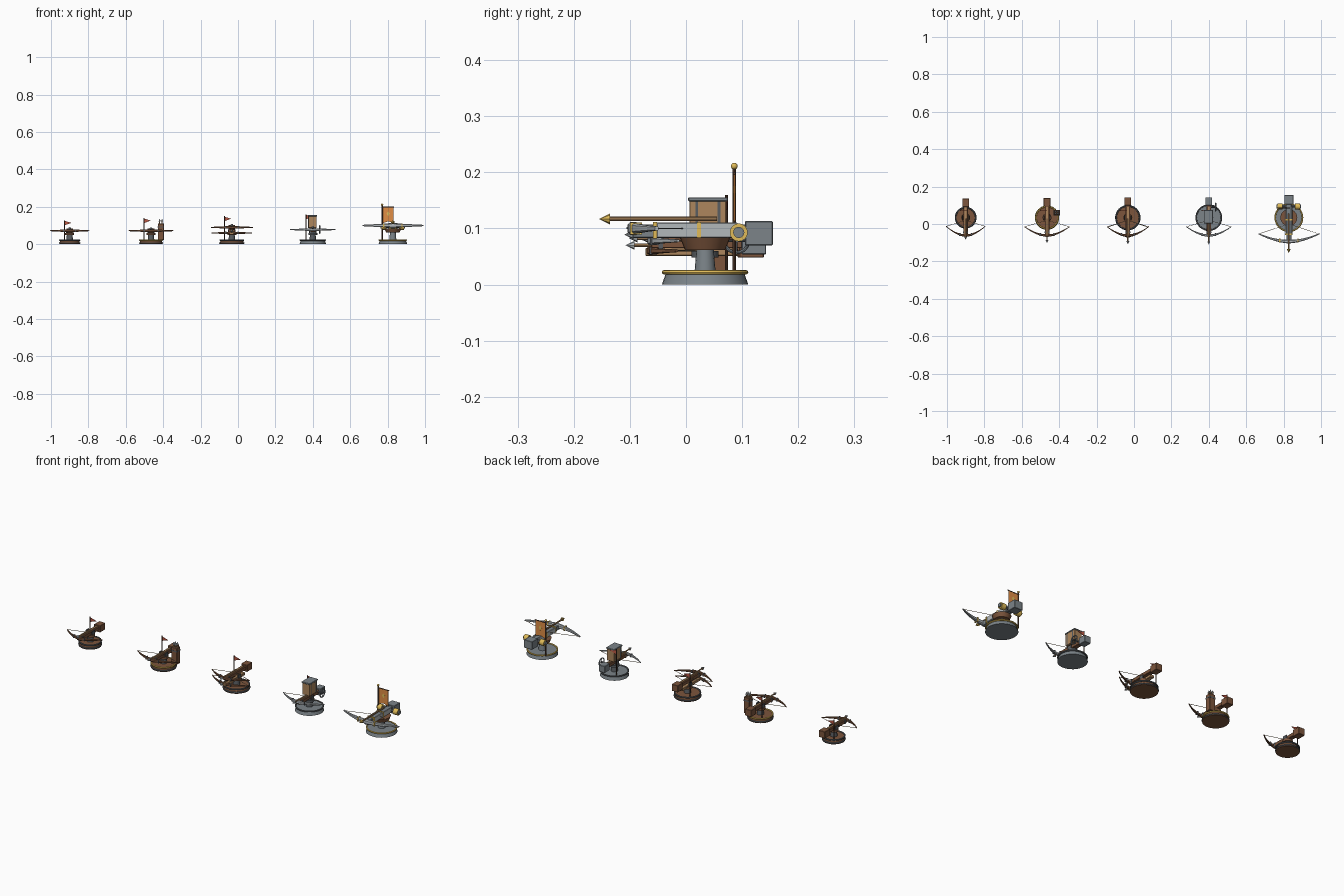
import bpy, bmesh
from math import pi, sin, cos
from mathutils import Vector

if "Cube" in bpy.data.objects:
    bpy.data.objects.remove(bpy.data.objects["Cube"])

MATS = {}
PALETTE = dict(wood=(.20, .09, .045), dark=(.10, .05, .03), tan=(.42, .24, .11), iron=(.10, .11, .12),
               steel=(.45, .48, .50), slate=(.20, .23, .25), gold=(.75, .50, .10),
               red=(.50, .10, .06), orange=(.75, .27, .06), rope=(.35, .27, .17))

def finish(name, bm, col, smooth=False):
    bmesh.ops.recalc_face_normals(bm, faces=bm.faces)
    me = bpy.data.meshes.new(name)
    bm.to_mesh(me)
    bm.free()
    ob = bpy.data.objects.new(name, me)
    bpy.context.collection.objects.link(ob)
    if col not in MATS:
        MATS[col] = bpy.data.materials.new(col)
        MATS[col].diffuse_color = (*PALETTE[col], 1)
    me.materials.append(MATS[col])
    if smooth:
        bpy.context.view_layer.objects.active = ob
        ob.select_set(True)
        bpy.ops.object.shade_smooth_by_angle()
        ob.select_set(False)
    return ob

def box(name, c, size, col, bevel=.0015):
    bm = bmesh.new()
    bmesh.ops.create_cube(bm, size=1)
    for v in bm.verts:
        v.co = Vector(c) + Vector([a * b for a, b in zip(v.co, size)])
    if bevel:
        bmesh.ops.bevel(bm, geom=bm.edges[:], offset=bevel, segments=1, affect='EDGES')
    return finish(name, bm, col)

def rod(name, a, b, r1, col, r2=None, n=12):
    a, b = Vector(a), Vector(b)
    bm = bmesh.new()
    bmesh.ops.create_cone(bm, cap_ends=True, segments=n, radius1=r1,
                          radius2=r1 if r2 is None else r2, depth=(b - a).length)
    q = (b - a).to_track_quat('Z', 'Y')
    for v in bm.verts:
        v.co = q @ v.co + (a + b) / 2
    return finish(name, bm, col, True)

def ball(name, c, r, col):
    bm = bmesh.new()
    bmesh.ops.create_uvsphere(bm, u_segments=12, v_segments=8, radius=r)
    bmesh.ops.translate(bm, vec=c, verts=bm.verts)
    finish(name, bm, col, True)

def ring(name, c, R, r, col, axis='Z'):
    bm = bmesh.new()
    N, M = 32, 8
    g = []
    for i in range(N):
        t = 2 * pi * i / N
        row = []
        for j in range(M):
            p = 2 * pi * j / M
            d = R + r * cos(p)
            u, v, w = d * cos(t), d * sin(t), r * sin(p)
            row.append(bm.verts.new(Vector(c) + Vector((u, v, w) if axis == 'Z' else (w, u, v))))
        g.append(row)
    for i in range(N):
        for j in range(M):
            k, l = (i + 1) % N, (j + 1) % M
            bm.faces.new((g[i][j], g[k][j], g[k][l], g[i][l]))
    finish(name, bm, col, True)

def plate(name, pts, thick, col):
    # flat outline in the xz plane, given a thickness along y
    bm = bmesh.new()
    f = bm.faces.new([bm.verts.new(p) for p in pts])
    r = bmesh.ops.extrude_face_region(bm, geom=[f])
    bmesh.ops.translate(bm, vec=(0, thick, 0), verts=[v for v in r['geom'] if isinstance(v, bmesh.types.BMVert)])
    finish(name, bm, col)

def bow(name, x, z, half, y_mid, y_tip, w, h, col, y_nock):
    # tapered curved limbs, mirrored around the stock
    bm = bmesh.new()
    N, rows = 16, []
    for i in range(N + 1):
        t = -1 + 2 * i / N
        s = abs(t)
        yc = y_mid + (y_tip - y_mid) * s ** 1.8
        a, b = w / 2 * (1 - .7 * s), h / 2 * (1 - .7 * s)
        rows.append([bm.verts.new((x + half * t, yc + p * a, z + q * b))
                     for p, q in ((-1, -.6), (-.5, -1), (.5, -1), (1, -.6), (1, .6), (.5, 1), (-.5, 1), (-1, .6))])
    for A, B in zip(rows, rows[1:]):
        for j in range(8):
            bm.faces.new((A[j], B[j], B[(j + 1) % 8], A[(j + 1) % 8]))
    bm.faces.new(rows[0])
    bm.faces.new(rows[-1])
    finish(name + "_limbs", bm, col, True)
    for s in (-1, 1):
        rod(name + "_string", (x + s * half * .97, y_tip, z), (x, y_nock, z), .0013, 'rope', n=6)
        # limb binding
        box(name + "_binding", (x + s * half * .3, y_mid + (y_tip - y_mid) * .115, z), (.006, w + .001, h * .9),
            'gold' if col == 'steel' and half > .15 else 'iron', 0)

def bolt(name, x, z, y_tip, y_end, r, shaft, head):
    L = r * 5
    rod(name + "_shaft", (x, y_tip + L, z), (x, y_end, z), r, shaft, n=8)
    rod(name + "_head", (x, y_tip + L, z), (x, y_tip, z), r * 2.5, head, 0, 8)

YC = .034

def base(n, x, r, col, trim):
    rod(n + "_base", (x, YC, 0), (x, YC, .022), r, col, r * .9, 32)
    ring(n + "_base_rim", (x, YC, .022), r * .95, .004, trim)
    if col == 'wood':
        ring(n + "_foot_band", (x, YC, .006), r * .97, .004, 'iron')

def flag(n, x, y, top):
    rod(n + "_pole", (x, y, .02), (x, y, top), .0025, 'dark', n=8)
    plate(n + "_pennant", [(x, y, top - .003), (x + .036, y, top - .014), (x, y, top - .027)], .002, 'red')

# x, base radius, base colour, rim, bow half width, bow z, tip y, bolt tip y, stock rear y, pole dx, pole top
ROWS = [("light_turret", -.90, .056, 'wood', 'iron', .105, .072, -.012, -.085, .135, -.027, .128),
        ("quiver_turret", -.465, .063, 'wood', 'gold', .121, .072, -.014, -.102, .138, -.037, .14),
        ("double_turret", -.033, .066, 'wood', 'iron', .112, .09, -.014, -.108, .142, -.04, .15),
        ("magazine_turret", .40, .071, 'slate', 'iron', .121, .078, -.014, -.11, .142, -.037, .16)]
for n, x, r, bc, trim, half, z, yt, tip, rear, pdx, ptop in ROWS:
    metal = bc == 'slate'
    base(n, x, r, bc, trim)
    # pedestal and swivel yoke
    rod(n + "_column", (x, YC, .02), (x, YC, .052), .018, 'iron', .015, 16)
    rod(n + "_swivel", (x, YC, .048), (x, YC, .06), .024, 'iron' if metal else 'wood', n=16)
    for s in (-1, 1):
        box(n + "_yoke", (x + s * .017, YC, .065), (.005, .026, .03), 'iron')
    # stock, counterweight
    box(n + "_stock", (x, .02, z - .004), (.024, .165, .018), 'wood')
    box(n + "_groove", (x, .015, z + .006), (.010, .15, .005), 'tan', 0)
    box(n + "_counterweight", (x, rear - .021, z - .006), (.036, .044, .036), 'slate' if metal else 'wood')
    box(n + "_front_band", (x, -.045, z - .004), (.027, .008, .021), 'iron', 0)
    bow(n, x, z, half, -.062, yt, .014, .016, 'steel' if metal else 'wood', .02)
    bolt(n + "_bolt", x, z + .011, tip, .03, .0032, 'tan', 'steel')
    flag(n, x + pdx, YC + .038, ptop)

# quiver with spare bolts
qx, qy = -.412, .061
box("quiver", (qx, qy, .066), (.033, .028, .088), 'wood')
box("quiver_band", (qx, qy, .092), (.035, .030, .007), 'iron', 0)
for dx in (-.007, .006):
    for dy in (-.006, .006):
        rod("spare_bolt", (qx + dx, qy + dy, .1), (qx + dx, qy + dy, .126), .003, 'tan', n=8)
        rod("spare_bolt_head", (qx + dx, qy + dy, .122), (qx + dx, qy + dy, .137), .006, 'steel', 0, 8)

# second, lower bow of the double turret
x = -.033
box("lower_stock", (x, .01, .058), (.022, .165, .014), 'tan')
bow("lower_bow", x, .06, .108, -.064, -.016, .013, .015, 'wood', .02)
bolt("lower_bolt", x, .07, -.108, .02, .0032, 'tan', 'steel')

# magazine and crank wheel
x = .398
box("magazine", (x, .039, .119), (.044, .066, .064), 'tan')
box("magazine_lid", (x, .039, .152), (.049, .071, .007), 'slate')
for s in (-1, 1):
    box("magazine_strap", (x, .039 + s * .02, .119), (.046, .005, .064), 'iron', 0)
ring("crank_wheel", (.437, .09, .078), .021, .003, 'slate', 'X')
rod("crank_axle", (.39, .09, .078), (.442, .09, .078), .004, 'iron')
for a in (0, pi / 2):
    d = Vector((0, cos(a), sin(a))) * .021
    rod("crank_spoke", Vector((.437, .09, .078)) - d, Vector((.437, .09, .078)) + d, .002, 'iron', n=6)

# heavy turret
x = .828
base("heavy_turret", x, .077, 'slate', 'gold')
rod("heavy_column", (x, YC, .02), (x, YC, .068), .019, 'slate', .015, 16)
rod("heavy_turntable", (x, YC, .062), (x, YC, .084), .036, 'wood', .045, 24)
box("heavy_stock", (x, .01, .095), (.026, .21, .024), 'slate')
for s in (-1, 1):
    box("heavy_rail", (x + s * .016, .02, .097), (.006, .145, .027), 'steel')
for y in (-.055, .023):
    box("heavy_gold_band", (x, y, .097), (.041, .007, .03), 'gold', 0)
box("heavy_counterweight", (x, .13, .0915), (.048, .05, .043), 'slate')
bow("heavy_bow", x, .1, .163, -.094, -.052, .02, .024, 'steel', .0)
bolt("heavy_bolt", x, .117, -.155, .055, .004, 'tan', 'gold')
# windlass
rod("windlass_axle", (x - .06, .094, .093), (x + .06, .094, .093), .007, 'iron')
for s in (-1, 1):
    rod("windlass_drum", (x + s * .034, .094, .093), (x + s * .06, .094, .093), .016, 'gold', n=16)
    rod("windlass_cap", (x + s * .06, .094, .093), (x + s * .066, .094, .093), .010, 'slate', n=12)
# banner
px, py = .771, .086
rod("banner_pole", (px, py, .02), (px, py, .208), .0035, 'dark', n=8)
ball("banner_finial", (px, py, .211), .006, 'gold')
rod("banner_bar", (px - .004, py, .198), (px + .064, py, .198), .0025, 'dark', n=8)
plate("banner", [(px + .004, py - .001, .198), (px + .06, py - .001, .198), (px + .06, py - .001, .113),
                 (px + .032, py - .001, .122), (px + .004, py - .001, .113)], .002, 'orange')
m = Vector((px + .032, py - .002, .163))
plate("banner_diamond", [m + Vector(p) for p in ((0, 0, .013), (.009, 0, 0), (0, 0, -.013), (-.009, 0, 0))], .004, 'gold')

for m in bpy.data.materials:
    if m.users and not m.is_grease_pencil:
        m.use_nodes = True
        m.node_tree.nodes["Principled BSDF"].inputs["Base Color"].default_value = m.diffuse_color
